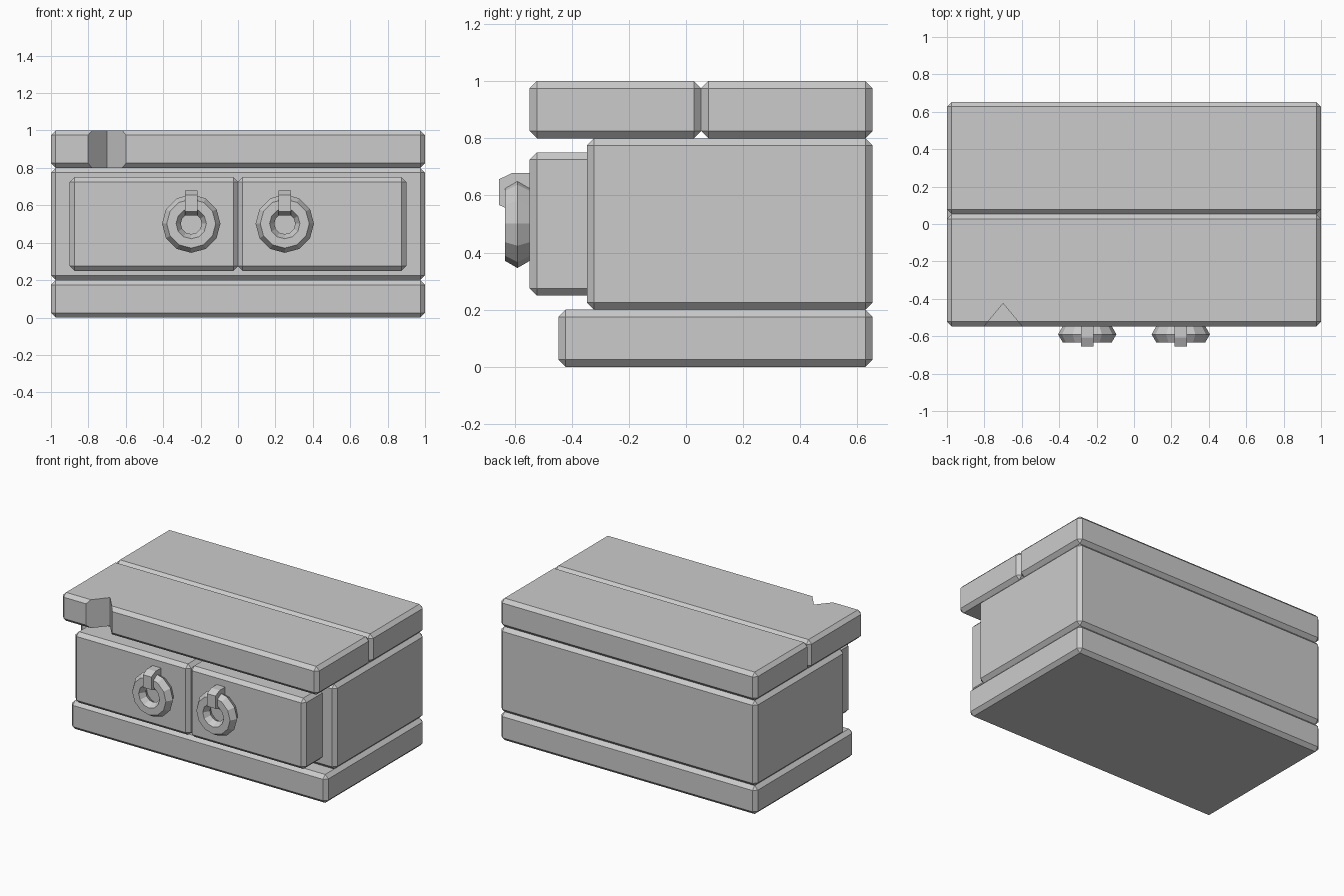
import bpy, bmesh, math

if "Cube" in bpy.data.objects:
    bpy.data.objects.remove(bpy.data.objects["Cube"])

BEVEL = 0.025


def finish(name, bm):
    bmesh.ops.recalc_face_normals(bm, faces=bm.faces)
    mesh = bpy.data.meshes.new(name)
    bm.to_mesh(mesh)
    bm.free()
    obj = bpy.data.objects.new(name, mesh)
    bpy.context.collection.objects.link(obj)
    return obj


def block(name, x, y, z):
    """Chamfered box from (min, max) ranges."""
    bm = bmesh.new()
    bmesh.ops.create_cube(bm, size=1)
    for v in bm.verts:
        v.co = [r[0] if c < 0 else r[1] for c, r in zip(v.co, (x, y, z))]
    obj = finish(name, bm)
    mod = obj.modifiers.new("chamfer", "BEVEL")
    mod.width = BEVEL
    mod.segments = 1
    return obj


def prism(name, profile, offset):
    """Extrude a closed 3D profile along an offset."""
    bm = bmesh.new()
    face = bm.faces.new([bm.verts.new(p) for p in profile])
    ext = bmesh.ops.extrude_face_region(bm, geom=[face])
    verts = [e for e in ext["geom"] if isinstance(e, bmesh.types.BMVert)]
    bmesh.ops.translate(bm, verts=verts, vec=offset)
    return finish(name, bm)


# Carcass and two top planks
BACK, FRONT, SPLIT = 0.653, -0.547, 0.053
block("base", (-1, 1), (-0.447, BACK), (0, 0.2))
block("body", (-1, 1), (-0.347, BACK), (0.2, 0.8))
block("top_plank_back", (-1, 1), (SPLIT, BACK), (0.8, 1))
plank = block("top_plank_front", (-1, 1), (FRONT, SPLIT), (0.8, 1))

# V-shaped chip in the front edge of the top
chip = prism("chip_cutter",
             [(-0.70, -0.425, 0.7), (-0.825, -0.575, 0.7), (-0.575, -0.575, 0.7)],
             (0, 0, 0.4))
chip.hide_render = True
chip.hide_set(True)
cut = plank.modifiers.new("chip", "BOOLEAN")
cut.operation = "DIFFERENCE"
cut.solver = "EXACT"
cut.object = chip

# Drawers with ring pulls and their brackets
for side, s in (("left", -1), ("right", 1)):
    block(f"drawer_{side}", sorted((0, 0.9 * s)), (FRONT, -0.3), (0.25, 0.75))
    bpy.ops.mesh.primitive_torus_add(
        major_radius=0.106, minor_radius=0.05, major_segments=12, minor_segments=6,
        location=(0.25 * s, -0.59, 0.502), rotation=(math.pi / 2, 0, 0))
    bpy.context.object.name = f"ring_pull_{side}"
    x = 0.25 * s - 0.033
    prism(f"ring_bracket_{side}",
          [(x, -0.54, 0.679), (x, -0.608, 0.679), (x, -0.655, 0.656),
           (x, -0.655, 0.567), (x, -0.608, 0.545), (x, -0.54, 0.545)],
          (0.066, 0, 0))
